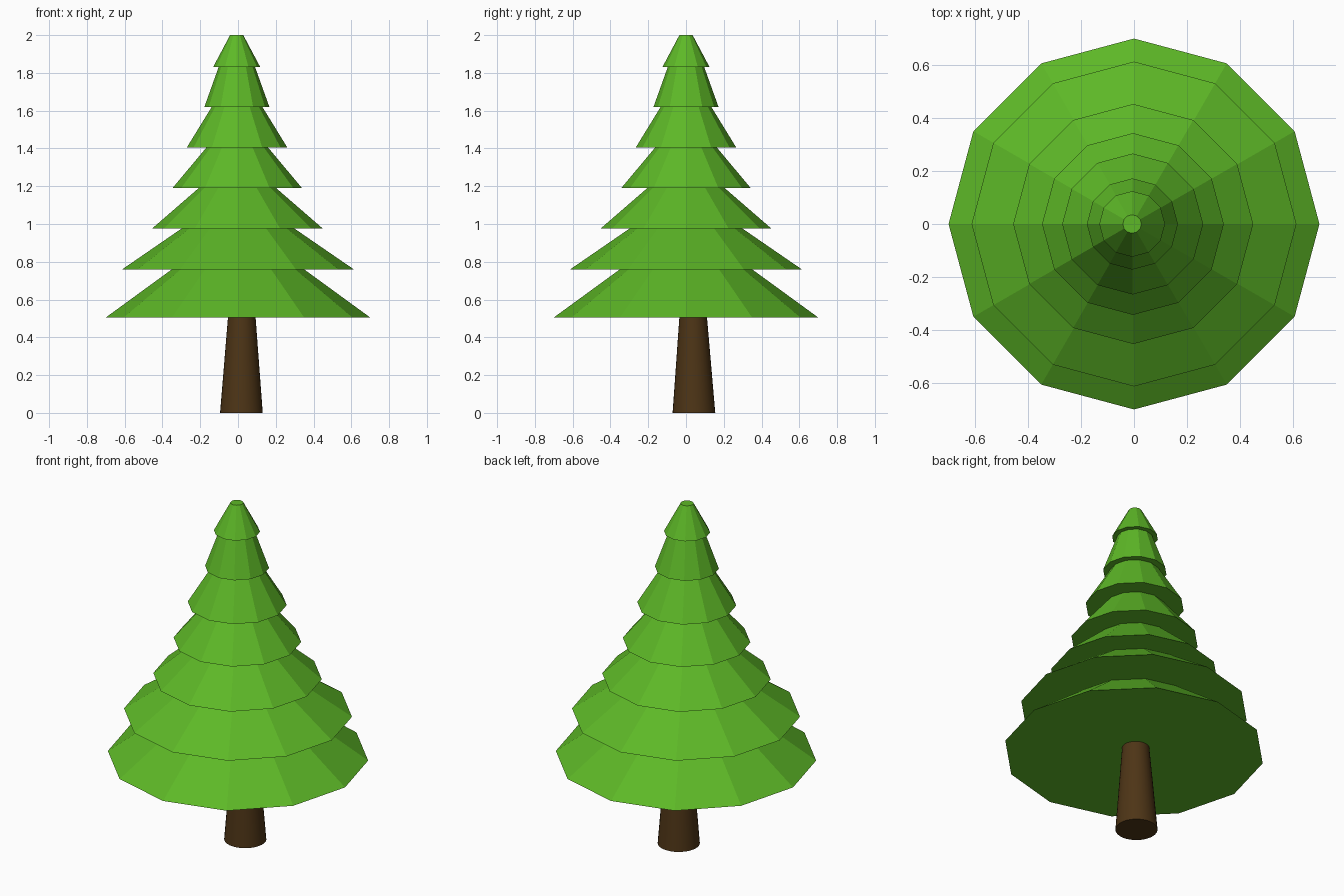
import bpy, bmesh
from math import sin, cos, pi

if "Cube" in bpy.data.objects:
    bpy.data.objects.remove(bpy.data.objects["Cube"])


def material(name, color):
    m = bpy.data.materials.new(name)
    m.diffuse_color = color
    m.use_nodes = True
    m.node_tree.nodes["Principled BSDF"].inputs["Base Color"].default_value = m.diffuse_color
    return m


def stack(name, rings, sides, mat):
    """Skin a stack of (x, y, z, radius) rings and cap both ends."""
    bm = bmesh.new()
    loops = []
    for x, y, z, r in rings:
        loops.append([bm.verts.new((x + r * cos(2 * pi * i / sides),
                                    y + r * sin(2 * pi * i / sides), z))
                      for i in range(sides)])
    for a, b in zip(loops, loops[1:]):
        for i in range(sides):
            j = (i + 1) % sides
            bm.faces.new((a[i], a[j], b[j], b[i]))
    bm.faces.new(loops[0][::-1])
    bm.faces.new(loops[-1])
    bmesh.ops.recalc_face_normals(bm, faces=bm.faces)
    me = bpy.data.meshes.new(name)
    bm.to_mesh(me)
    bm.free()
    me.materials.append(mat)
    ob = bpy.data.objects.new(name, me)
    bpy.context.collection.objects.link(ob)
    return ob


green = material("needles", (0.11, 0.48, 0.02, 1))
brown = material("bark", (0.075, 0.035, 0.008, 1))

# Foliage tiers: bottom z, skirt radius, neck radius under the next tier, x offset
tiers = [(0.505, 0.70, 0.35, 0.0),
         (0.76, 0.613, 0.30, 0.0),
         (0.975, 0.453, 0.205, -0.003),
         (1.19, 0.343, 0.163, -0.004),
         (1.405, 0.266, 0.134, -0.005),
         (1.62, 0.172, 0.096, -0.006),
         (1.832, 0.124, 0.035, -0.007)]
tops = [t[0] for t in tiers[1:]] + [2.0]
rings = []
for (z, skirt, neck, x), top in zip(tiers, tops):
    rings += [(x, 0, z, skirt), (x, 0, top, neck)]
stack("foliage", rings, 12, green)

# Trunk: tapered and slightly off centre
trunk = stack("trunk", [(0.018, 0.042, 0, 0.113), (0.02, 0.038, 0.507, 0.073)], 32, brown)
bpy.ops.object.select_all(action='DESELECT')
trunk.select_set(True)
bpy.context.view_layer.objects.active = trunk
bpy.ops.object.shade_smooth_by_angle()
